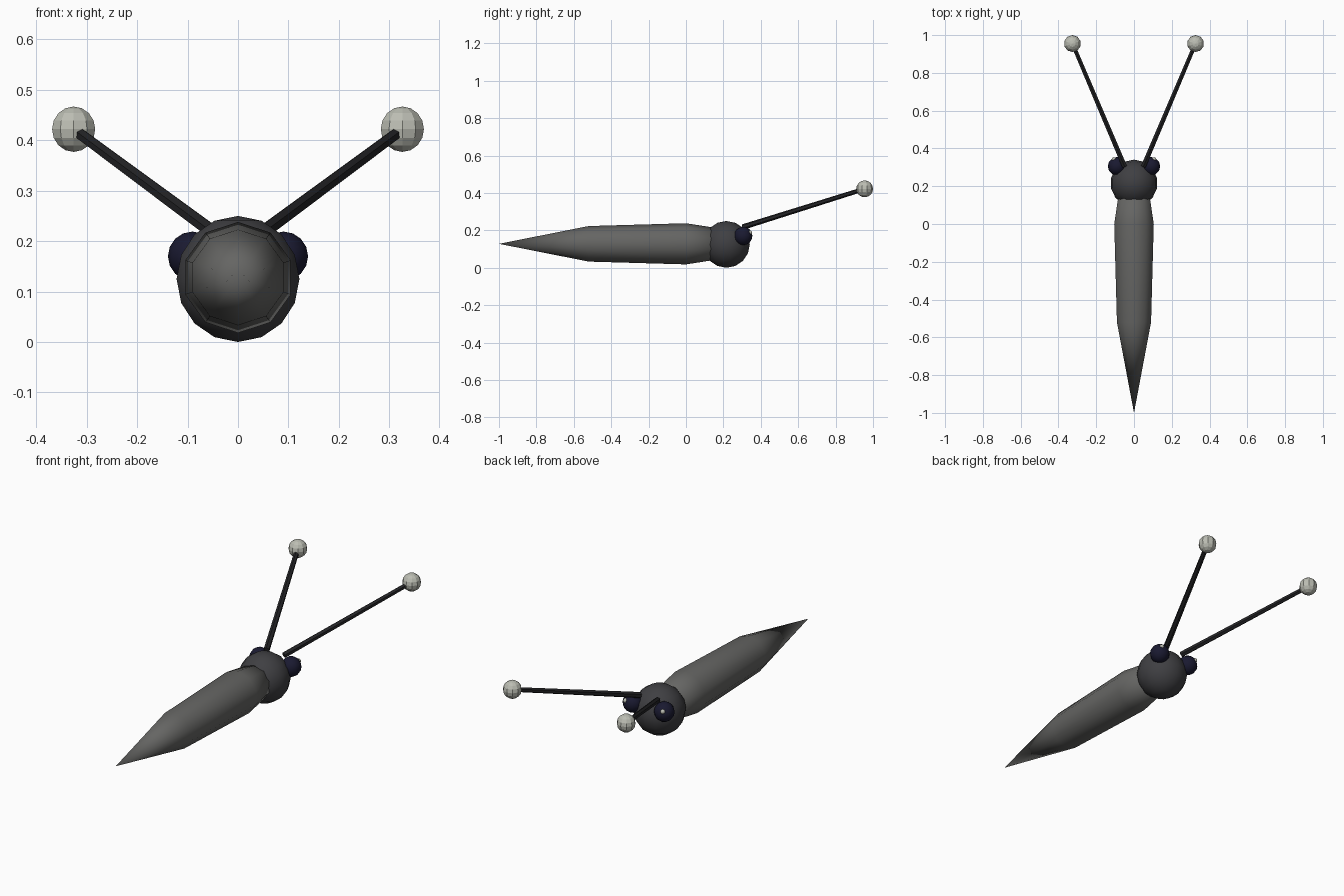
import bpy, bmesh
from math import cos, sin, pi
from mathutils import Vector

if "Cube" in bpy.data.objects:
    bpy.data.objects.remove(bpy.data.objects["Cube"])


def material(name, r, g, b):
    m = bpy.data.materials.new(name)
    m.diffuse_color = (r, g, b, 1)
    m.use_nodes = True
    m.node_tree.nodes["Principled BSDF"].inputs["Base Color"].default_value = m.diffuse_color
    return m


BODY = material("body_grey", 0.13, 0.13, 0.125)
HEAD = material("head_grey", 0.05, 0.05, 0.055)
STALK = material("stalk_black", 0.018, 0.018, 0.02)
EYE = material("eye_blue_black", 0.01, 0.01, 0.03)
PALE = material("pale_grey", 0.5, 0.51, 0.45)


def finish(name, bm, mat, smooth):
    bmesh.ops.recalc_face_normals(bm, faces=bm.faces)
    for f in bm.faces:
        f.smooth = smooth
    me = bpy.data.meshes.new(name)
    bm.to_mesh(me)
    bm.free()
    me.materials.append(mat)
    ob = bpy.data.objects.new(name, me)
    bpy.context.collection.objects.link(ob)
    return ob


def ball(name, centre, radius, segments, rings, mat, smooth=True):
    bm = bmesh.new()
    bmesh.ops.create_uvsphere(bm, u_segments=segments, v_segments=rings, radius=radius)
    ob = finish(name, bm, mat, smooth)
    ob.location = centre
    return ob


def rod(name, a, b, r1, r2, sides, mat):
    a, b = Vector(a), Vector(b)
    bm = bmesh.new()
    bmesh.ops.create_cone(bm, cap_ends=True, segments=sides,
                          radius1=r1, radius2=r2, depth=(b - a).length)
    ob = finish(name, bm, mat, False)
    ob.location = (a + b) / 2
    ob.rotation_mode = 'QUATERNION'
    ob.rotation_quaternion = (b - a).to_track_quat('Z', 'Y')
    return ob


# Tapered ten-sided body, pointed at the front
bm = bmesh.new()
SIDES, ZC = 10, 0.128
tip = bm.verts.new((0, -1, ZC))
rings = []
for y, r in ((-0.52, 0.095), (0, 0.11), (0.18, 0.082)):
    rings.append([bm.verts.new((r * sin(2 * pi * i / SIDES), y, ZC + r * cos(2 * pi * i / SIDES)))
                  for i in range(SIDES)])
for i in range(SIDES):
    j = (i + 1) % SIDES
    bm.faces.new((tip, rings[0][i], rings[0][j]))
    for p, q in zip(rings, rings[1:]):
        bm.faces.new((p[i], q[i], q[j], p[j]))
bm.faces.new(rings[-1])
finish("body", bm, BODY, True)

# Head
ball("head", (0, 0.216, 0.125), 0.125, 14, 8, HEAD)

# Eyes, glints and antennae on both sides
for side, s in (("left", -1), ("right", 1)):
    ball(side + "_eye", (s * 0.09, 0.306, 0.17), 0.049, 12, 8, EYE)
    ball(side + "_eye_glint", (s * 0.107, 0.342, 0.188), 0.012, 8, 6, PALE)
    rod(side + "_antenna", (s * 0.05, 0.305, 0.218), (s * 0.315, 0.93, 0.414),
        0.015, 0.012, 6, STALK)
    ball(side + "_antenna_tip", (s * 0.326, 0.955, 0.422), 0.045, 10, 8, PALE, False)
